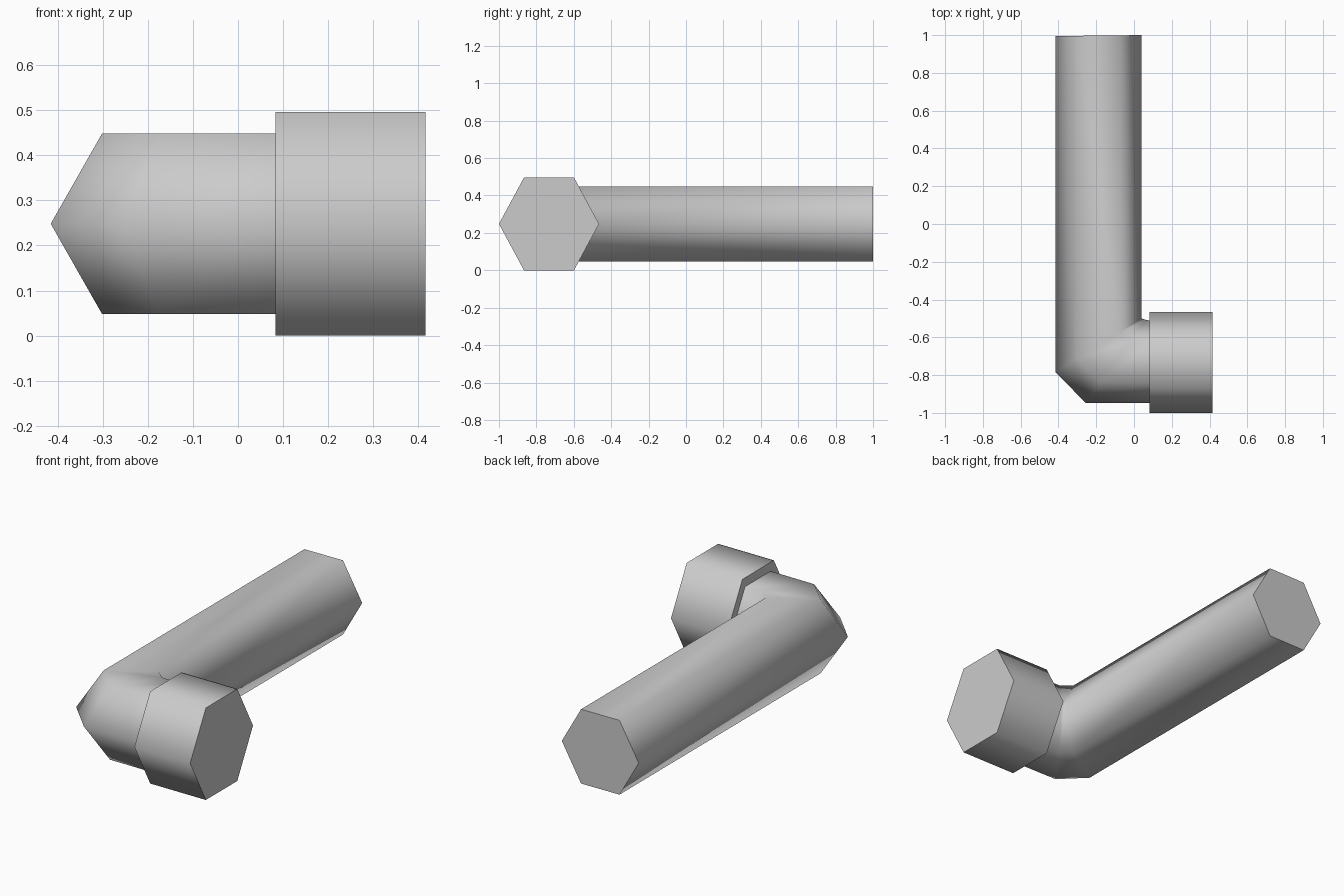
import bpy
import bmesh
import math
from mathutils import Vector

cube = bpy.data.objects.get("Cube")
if cube:
    bpy.data.objects.remove(cube, do_unlink=True)

grey = bpy.data.materials.new("plain grey")
grey.use_nodes = True
colour = (0.6, 0.6, 0.6, 1)
grey.diffuse_color = colour
grey.node_tree.nodes["Principled BSDF"].inputs["Base Color"].default_value = colour

SIDES = 6
MID_Z = 0.248


def hex_loft(name, stations, height):
    """Loft six-sided rings; each station gives the outer and inner corner in plan."""
    bm = bmesh.new()
    rings = []
    for outer, inner in stations:
        outer, inner = Vector(outer), Vector(inner)
        centre, half = (outer + inner) / 2, (outer - inner) / 2
        ring = []
        for i in range(SIDES):
            a = math.tau * i / SIDES
            p = centre + half * math.cos(a)
            z = MID_Z + height / 2 * math.sin(a) / math.sin(math.pi / 3)
            ring.append(bm.verts.new((p.x, p.y, z)))
        rings.append(ring)
    for a, b in zip(rings, rings[1:]):
        for i in range(SIDES):
            j = (i + 1) % SIDES
            bm.faces.new((a[i], a[j], b[j], b[i]))
    # flat end caps
    bm.faces.new(rings[0])
    bm.faces.new(rings[-1])
    bmesh.ops.recalc_face_normals(bm, faces=bm.faces)
    mesh = bpy.data.meshes.new(name)
    bm.to_mesh(mesh)
    bm.free()
    mesh.materials.append(grey)
    obj = bpy.data.objects.new(name, mesh)
    bpy.context.collection.objects.link(obj)
    bpy.ops.object.select_all(action="DESELECT")
    obj.select_set(True)
    bpy.context.view_layer.objects.active = obj
    bpy.ops.object.shade_smooth_by_angle(angle=math.radians(65))
    return obj


# long pipe, chamfered elbow and short arm
hex_loft("bent_pipe", [
    ((-0.415, 0.995), (0.04, 1.0)),
    ((-0.415, -0.785), (0.04, -0.5)),
    ((-0.255, -0.948), (0.06, -0.507)),
    ((0.09, -0.948), (0.09, -0.512)),
], 0.4)

# wider collar on the short arm
hex_loft("end_collar", [
    ((0.083, -1.0), (0.083, -0.465)),
    ((0.415, -1.0), (0.415, -0.465)),
], 0.496)
